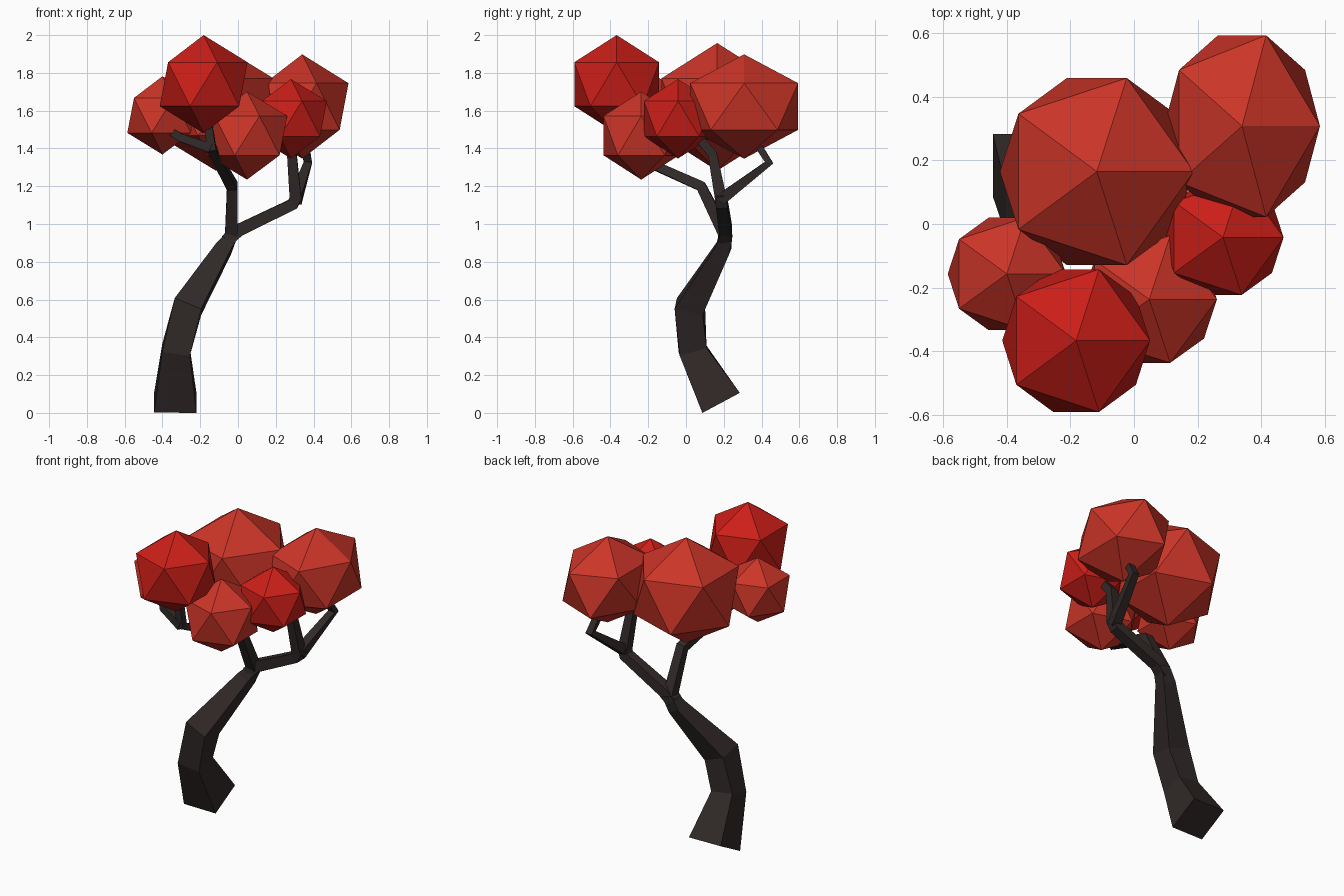
import bpy, bmesh
from mathutils import Vector

if "Cube" in bpy.data.objects:
    bpy.data.objects.remove(bpy.data.objects["Cube"])


def material(name, rgb):
    m = bpy.data.materials.new(name)
    m.diffuse_color = (*rgb, 1)
    m.use_nodes = True
    m.node_tree.nodes["Principled BSDF"].inputs["Base Color"].default_value = m.diffuse_color
    return m


BARK = material("bark", (0.03, 0.022, 0.021))
RED = material("bright_leaf", (0.60, 0.013, 0.009))
DULL = material("soft_leaf", (0.60, 0.035, 0.021))


def limb(name, ref, points):
    """Square tube through (x, y, z, half_width) points, rolled to follow ref."""
    pts = [Vector(p[:3]) for p in points]
    n = len(pts)
    bm = bmesh.new()
    rings = []
    for i, p in enumerate(pts):
        t = Vector()
        if i > 0:
            t += (p - pts[i - 1]).normalized()
        if i < n - 1:
            t += (pts[i + 1] - p).normalized()
        t.normalize()
        u = Vector(ref)
        u = (u - t * u.dot(t)).normalized()
        v = t.cross(u)
        h = points[i][3]
        rings.append([bm.verts.new(p + h * (a * u + b * v))
                      for a, b in ((1, 1), (-1, 1), (-1, -1), (1, -1))])
    for r, s in zip(rings, rings[1:]):
        for k in range(4):
            j = (k + 1) % 4
            bm.faces.new((r[k], r[j], s[j], s[k]))
    bm.faces.new(rings[0])
    bm.faces.new(rings[-1])
    bmesh.ops.recalc_face_normals(bm, faces=bm.faces)
    me = bpy.data.meshes.new(name)
    bm.to_mesh(me)
    bm.free()
    me.materials.append(BARK)
    bpy.context.collection.objects.link(bpy.data.objects.new(name, me))


def leaf_ball(name, centre, radii, mat):
    bpy.ops.mesh.primitive_ico_sphere_add(subdivisions=1, radius=1, location=centre)
    ob = bpy.context.object
    ob.name = name
    ob.scale = radii
    ob.data.materials.append(mat)


X, Y = (1, 0, 0), (0, 1, 0)
fork_low = (-0.035, 0.21, 0.94)
fork_left = (-0.14, -0.37, 1.40)
fork_right = (0.305, 0.185, 1.13)

# Trunk, flowing on into the left branch
limb("trunk", X, [(-0.332, 0.185, 0.054, 0.112), (-0.328, 0.035, 0.333, 0.074),
                  (-0.265, 0.02, 0.563, 0.076), (-0.075, 0.195, 0.87, 0.042),
                  (*fork_low, 0.035), (-0.03, 0.08, 1.20, 0.028),
                  (*fork_left, 0.024), (-0.165, -0.37, 1.58, 0.02)])
limb("left_twig", Y, [(*fork_left, 0.024), (-0.30, -0.32, 1.455, 0.021),
                      (-0.37, -0.24, 1.50, 0.02)])
# Right branch and its two twigs
limb("right_branch", Y, [(-0.06, 0.205, 0.91, 0.036), (0.0, 0.21, 0.965, 0.034),
                         (0.29, 0.19, 1.105, 0.031), (0.315, 0.182, 1.16, 0.03)])
limb("right_back_twig", X, [(*fork_right, 0.031), (0.37, 0.44, 1.325, 0.022),
                            (0.35, 0.36, 1.45, 0.02)])
limb("right_front_twig", X, [(*fork_right, 0.031), (0.285, 0.14, 1.37, 0.025),
                             (0.28, 0.03, 1.50, 0.02)])

# Foliage
for name, c, r, m in [
    ("foliage_back", (-0.117, 0.165, 1.62), (0.341, 0.346, 0.338), DULL),
    ("foliage_right_back", (0.34, 0.308, 1.622), (0.274, 0.336, 0.276), DULL),
    ("foliage_left", (-0.40, -0.157, 1.575), (0.208, 0.208, 0.207), DULL),
    ("foliage_front", (0.048, -0.237, 1.468), (0.238, 0.235, 0.233), DULL),
    ("foliage_top", (-0.182, -0.367, 1.74), (0.26, 0.264, 0.26), RED),
    ("foliage_right", (0.28, -0.042, 1.557), (0.213, 0.213, 0.21), RED),
]:
    leaf_ball(name, c, r, m)
